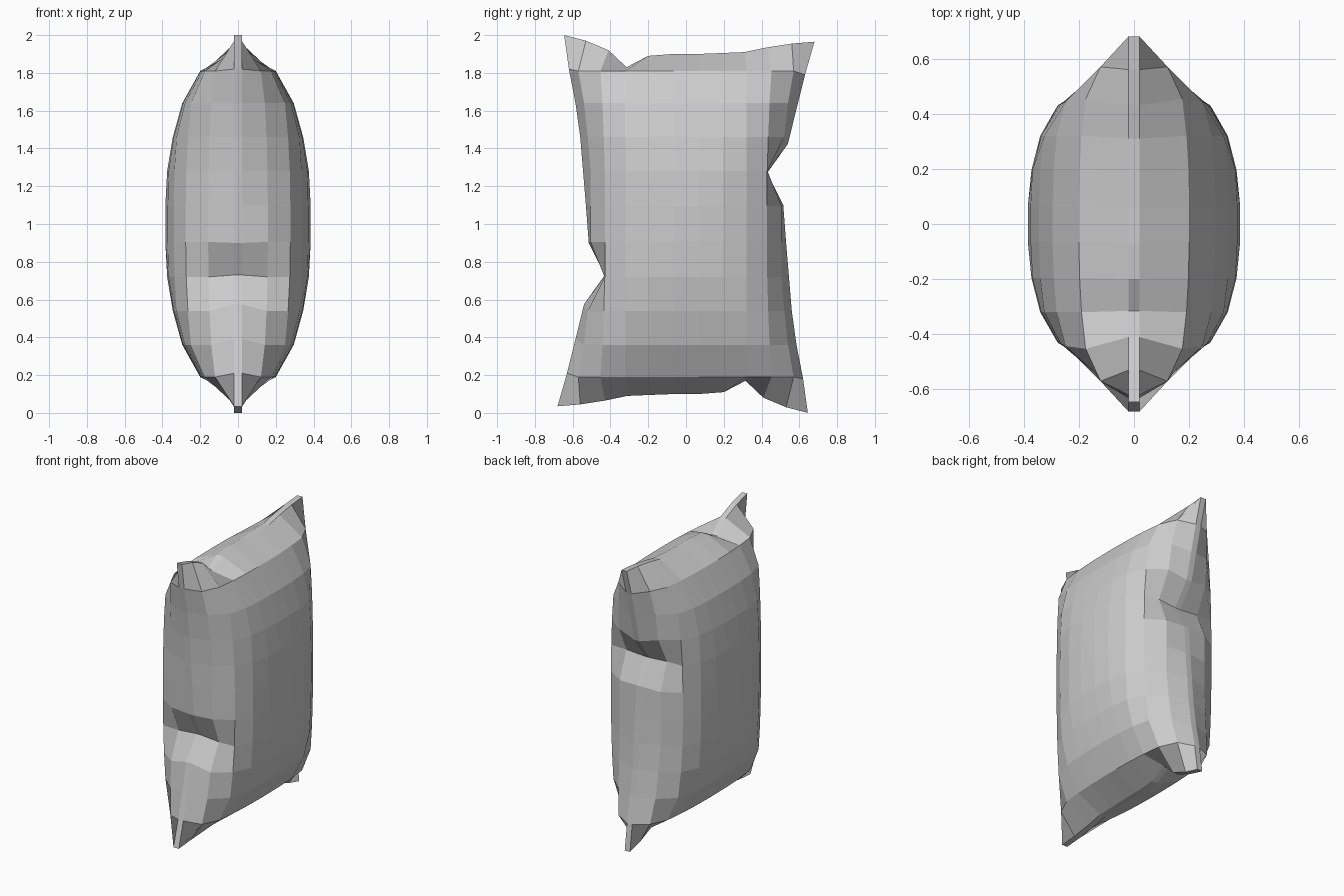
import bpy, bmesh

if "Cube" in bpy.data.objects:
    bpy.data.objects.remove(bpy.data.objects["Cube"])

N = 11          # cells per side of each cloth panel
SEAM = 0.02     # half thickness of the seam

# Seam outline (y, z): left edge going up and top edge going right;
# the other two edges are the same turned by 180 degrees
left = [(-.68, .035), (-.63, .21), (-.585, .39), (-.54, .575), (-.43, .73), (-.515, .9),
        (-.53, 1.1), (-.545, 1.28), (-.56, 1.46), (-.585, 1.64), (-.62, 1.82), (-.645, 2.0)]
top = [(-.645, 2.0), (-.53, 1.97), (-.41, 1.92), (-.315, 1.83), (-.2, 1.89), (-.07, 1.9),
       (.06, 1.9), (.19, 1.905), (.31, 1.91), (.43, 1.935), (.56, 1.955), (.68, 1.965)]

# Puffed profiles by distance (in cells) from the seam
swell_y = [0, .158, .277, .34, .372, .385]
swell_z = [0, .2, .295, .345, .375, .385]
rows = [0, .19, .36, .54, .72, .905]
cols = [0, .505, .43, .32, .195, .065]
flare = [0, .065, .035, .015, 0, 0]     # outward spread of the side columns near the ends


def turn(p):
    return (-p[0], 2 - p[1])


def point(i, j):
    """Position of panel vertex, +x side."""
    if i == 0:
        return (SEAM, *left[j])
    if j == N:
        return (SEAM, *top[i])
    if i == N:
        return (SEAM, *turn(left[N - j]))
    if j == 0:
        return (SEAM, *turn(top[N - i]))
    di, dj = min(i, N - i), min(j, N - j)
    a, b = swell_y[di] / .385, swell_z[dj] / .385
    x = .385 * min(a, b) * max(a, b) ** .4
    y = cols[di] + flare[dj] * (1 if di == 1 else .35 if di == 2 else 0)
    # pinched folds in the two long sides
    if (i, j) in ((1, 4), (N - 1, N - 4)):
        y = .432
    y = -y if i <= 5 else y
    z = rows[dj] if j <= 5 else 2 - rows[dj]
    return (x, y, z)


bm = bmesh.new()
panels = []
for s in (1, -1):
    grid = {}
    for i in range(N + 1):
        for j in range(N + 1):
            x, y, z = point(i, j)
            grid[i, j] = bm.verts.new((s * x, y, z))
    for i in range(N):
        for j in range(N):
            bm.faces.new((grid[i, j], grid[i + 1, j], grid[i + 1, j + 1], grid[i, j + 1]))
    panels.append(grid)

# Seam strip joining the two panels
rim = ([(i, 0) for i in range(N)] + [(N, j) for j in range(N)] +
       [(i, N) for i in range(N, 0, -1)] + [(0, j) for j in range(N, 0, -1)])
for a, b in zip(rim, rim[1:] + rim[:1]):
    bm.faces.new((panels[0][a], panels[0][b], panels[1][b], panels[1][a]))

bmesh.ops.recalc_face_normals(bm, faces=bm.faces)
mesh = bpy.data.meshes.new("pillow")
bm.to_mesh(mesh)
bm.free()
bpy.context.collection.objects.link(bpy.data.objects.new("pillow", mesh))
